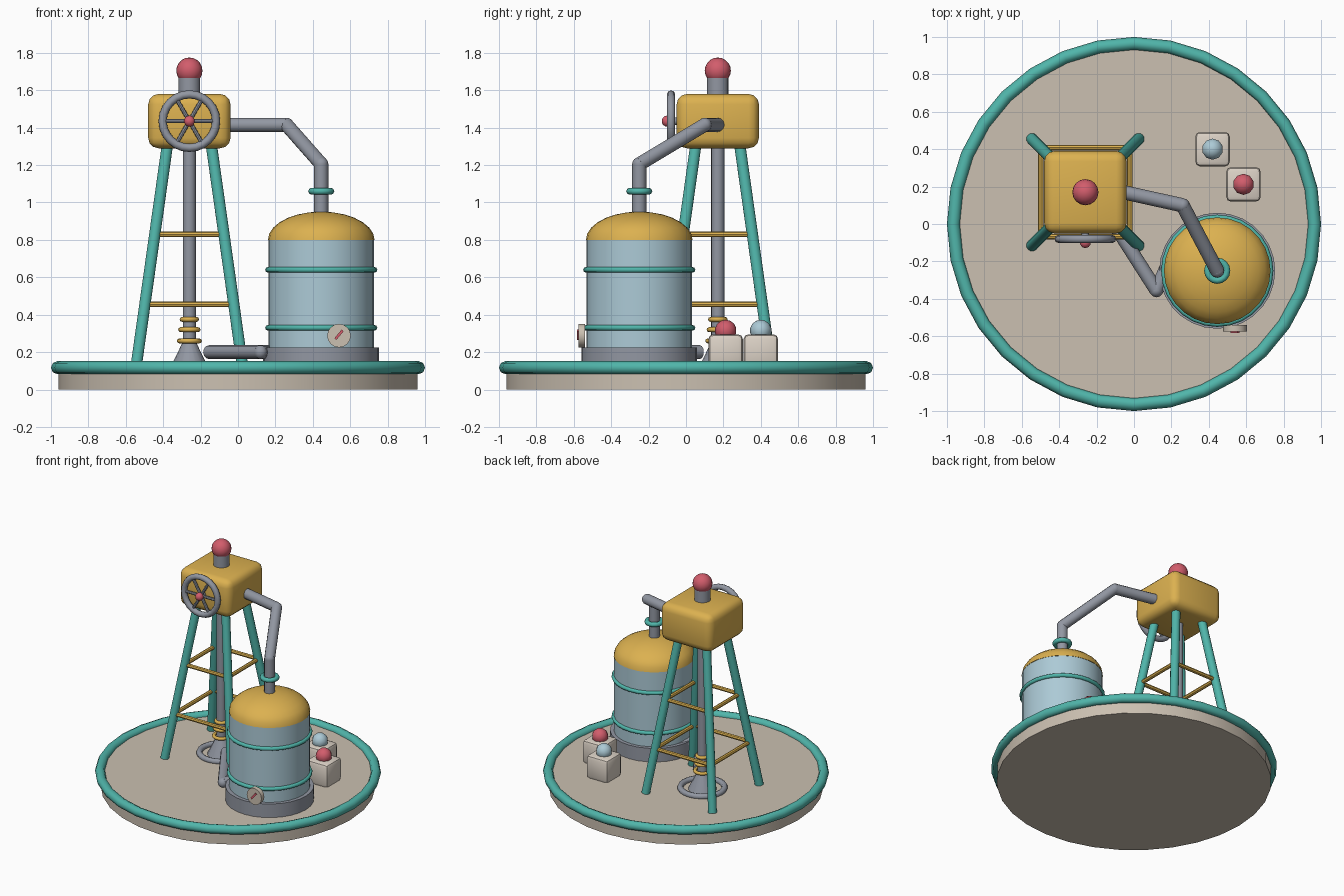
import bpy
import bmesh
from math import radians, pi, cos, sin
from mathutils import Vector

cube = bpy.data.objects.get("Cube")
if cube:
    bpy.data.objects.remove(cube, do_unlink=True)


def material(name, hex_code):
    """Flat material from an sRGB hex colour, stored as linear values."""
    srgb = [int(hex_code[i:i + 2], 16) / 255 for i in (0, 2, 4)]
    rgb = [c / 12.92 if c <= 0.04045 else ((c + 0.055) / 1.055) ** 2.4 for c in srgb]
    m = bpy.data.materials.new(name)
    m.use_nodes = True
    m.diffuse_color = (*rgb, 1)
    bsdf = next(n for n in m.node_tree.nodes if n.type == 'BSDF_PRINCIPLED')
    bsdf.inputs["Base Color"].default_value = (*rgb, 1)
    return m


TEAL = material("teal paint", "50b5aa")
GOLD = material("ochre paint", "dcb150")
GREY = material("grey steel", "9297a2")
STONE = material("stone", "cbc0b1")
CREAM = material("cream casing", "dcd2c6")
RED = material("red enamel", "d25d6c")
BLUE = material("pale blue", "accad6")


def finish(name, mat, angle=40):
    ob = bpy.context.object
    ob.name = ob.data.name = name
    ob.data.materials.append(mat)
    bpy.ops.object.shade_smooth_by_angle(angle=radians(angle))
    return ob


def rod(name, a, b, r, mat, r_end=None, sides=12):
    """Straight cylinder or cone from point a to point b."""
    a, b = Vector(a), Vector(b)
    d = b - a
    bpy.ops.mesh.primitive_cone_add(
        vertices=sides, radius1=r, radius2=r if r_end is None else r_end,
        depth=d.length, location=(a + b) / 2,
        rotation=d.to_track_quat('Z', 'Y').to_euler())
    return finish(name, mat)


def ring(name, loc, major, minor, mat, sides=24, rot=(0, 0, 0), minor_sides=8):
    bpy.ops.mesh.primitive_torus_add(
        major_radius=major, minor_radius=minor, major_segments=sides,
        minor_segments=minor_sides, location=loc, rotation=rot)
    return finish(name, mat, 60)


def ball(name, loc, r, mat, sides=12):
    bpy.ops.mesh.primitive_uv_sphere_add(
        segments=sides, ring_count=max(6, sides // 2 + 2), radius=r, location=loc)
    return finish(name, mat, 60)


def box(name, loc, size, mat, bevel=0, segments=3, rot=(0, 0, 0)):
    bpy.ops.mesh.primitive_cube_add(size=1, location=loc, rotation=rot)
    me = bpy.context.object.data
    bm = bmesh.new()
    bm.from_mesh(me)
    bmesh.ops.scale(bm, vec=size, verts=bm.verts)
    if bevel:
        bmesh.ops.bevel(bm, geom=bm.edges[:], offset=bevel, segments=segments,
                        profile=0.5, affect='EDGES')
    bm.to_mesh(me)
    bm.free()
    return finish(name, mat)


def pipe(name, points, r, mat):
    """Chain of rods with rounded elbows."""
    for i, (a, b) in enumerate(zip(points, points[1:])):
        rod(f"{name}_section_{i + 1}", a, b, r, mat)
    for i, p in enumerate(points[1:-1]):
        ball(f"{name}_elbow_{i + 1}", p, r, mat)


FLOOR = 0.12

# Round base with a rim
rod("base", (0, 0, 0), (0, 0, FLOOR), 0.96, STONE, sides=32)
ring("base_rim", (0, 0, 0.117), 0.965, 0.035, TEAL, sides=32)

# Tower legs and braces
TX, TY = -0.26, 0.17
CORNERS = [(-1, -1), (1, -1), (1, 1), (-1, 1)]


def leg_point(corner, z):
    off = 0.285 - 0.141 * (z - FLOOR)
    return (TX + corner[0] * off, TY + corner[1] * off, z)


for i, c in enumerate(CORNERS):
    rod(f"tower_leg_{i + 1}", leg_point(c, FLOOR), leg_point(c, 1.38), 0.031, TEAL)
for level, z in (("lower", 0.455), ("upper", 0.83)):
    for i, c in enumerate(CORNERS):
        rod(f"{level}_brace_{i + 1}", leg_point(c, z),
            leg_point(CORNERS[(i + 1) % 4], z), 0.015, GOLD, sides=8)

# Tower head, chimney and lamp
box("tower_head", (TX, TY, 1.435), (0.44, 0.44, 0.29), GOLD, bevel=0.055)
rod("chimney", (TX, TY, 1.5), (TX, TY, 1.67), 0.058, GREY, sides=16)
ball("top_lamp", (TX, TY, 1.705), 0.07, RED, sides=16)

# Central drill pipe, its foot, collars and floor ring
rod("drill_pipe", (TX, TY, 0.2), (TX, TY, 1.35), 0.035, GREY, sides=16)
rod("drill_foot", (TX, TY, FLOOR), (TX, TY, 0.255), 0.1, GREY, r_end=0.035, sides=16)
for i, (z, r) in enumerate([(0.26, 0.054), (0.32, 0.047), (0.375, 0.039)]):
    ring(f"drill_collar_{i + 1}", (TX, TY, z), r, 0.013, GOLD, sides=16)
ring("floor_ring", (TX, TY, 0.13), 0.155, 0.022, GREY)

# Hand wheel on the front of the head
WY, WZ = -0.08, 1.435
ring("wheel_rim", (TX, WY, WZ), 0.143, 0.022, GREY, rot=(pi / 2, 0, 0))
for i in range(6):
    a = i * pi / 3
    rod(f"wheel_spoke_{i + 1}", (TX, WY, WZ),
        (TX + 0.14 * cos(a), WY, WZ + 0.14 * sin(a)), 0.011, GREY, sides=8)
rod("wheel_axle", (TX, WY, WZ), (TX, 0, WZ), 0.02, GREY)
ball("wheel_hub", (TX, -0.1, WZ), 0.03, RED, sides=10)

# Tank with pedestal, bands and dome
KX, KY = 0.445, -0.25
rod("tank_pedestal", (KX, KY, FLOOR), (KX, KY, 0.225), 0.31, GREY, sides=28)
rod("tank_body", (KX, KY, 0.2), (KX, KY, 0.8), 0.283, BLUE, sides=28)
for level, z in (("lower", 0.33), ("upper", 0.64)):
    ring(f"{level}_tank_band", (KX, KY, z), 0.285, 0.015, TEAL, sides=28)

bpy.ops.mesh.primitive_uv_sphere_add(segments=28, ring_count=14, radius=0.285,
                                     location=(KX, KY, 0.8))
me = bpy.context.object.data
bm = bmesh.new()
bm.from_mesh(me)
bmesh.ops.bisect_plane(bm, geom=bm.verts[:] + bm.edges[:] + bm.faces[:],
                       plane_co=(0, 0, 0), plane_no=(0, 0, 1), clear_inner=True)
bmesh.ops.scale(bm, vec=(1, 1, 0.53), verts=bm.verts)
bm.to_mesh(me)
bm.free()
finish("tank_dome", GOLD, 60)

# Overhead pipe from tank to tower head, with flange
pipe("overhead_pipe", [(KX, KY, 0.9), (KX, KY, 1.205), (0.26, 0.1, 1.415),
                       (-0.08, 0.175, 1.415)], 0.038, GREY)
ring("pipe_flange", (KX, KY, 1.06), 0.052, 0.018, TEAL, sides=16)

# Floor pipe from drill foot to tank
pipe("floor_pipe", [(-0.155, 0.075, 0.2), (0.12, -0.355, 0.2), (0.2, -0.17, 0.2)],
     0.037, GREY)

# Gauge on the tank front
GX, GZ = 0.54, 0.288
rod("gauge_face", (GX, -0.575, GZ), (GX, -0.54, GZ), 0.063, STONE, sides=16)
box("gauge_needle", (GX, -0.579, GZ + 0.005), (0.014, 0.009, 0.06), RED,
    rot=(0, radians(40), 0))

# Two control boxes with domed lamps
for name, x, y, mat in (("back", 0.42, 0.40, BLUE), ("front", 0.585, 0.212, RED)):
    box(f"{name}_control_box", (x, y, 0.205), (0.184, 0.184, 0.18), CREAM,
        bevel=0.025, segments=2)
    ball(f"{name}_control_lamp", (x, y, 0.315), 0.058, mat, sides=10)
